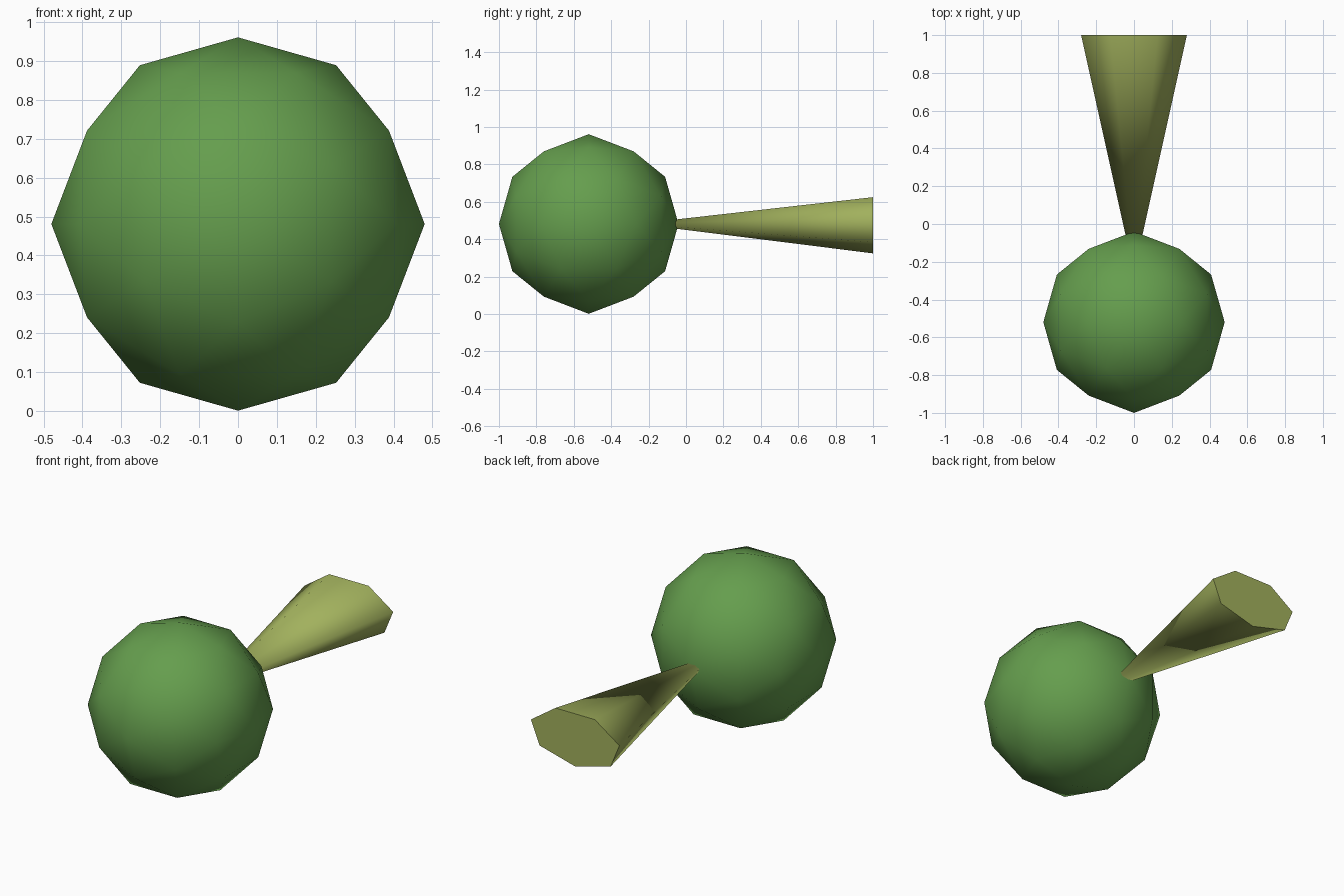
import bpy, bmesh
from math import sin, cos, tau
from mathutils import Vector

if "Cube" in bpy.data.objects:
    bpy.data.objects.remove(bpy.data.objects["Cube"])


def finish(bm, name, color):
    bmesh.ops.recalc_face_normals(bm, faces=bm.faces)
    mesh = bpy.data.meshes.new(name)
    bm.to_mesh(mesh)
    bm.free()
    obj = bpy.data.objects.new(name, mesh)
    bpy.context.collection.objects.link(obj)
    mat = bpy.data.materials.new(name + "_material")
    mat.diffuse_color = color
    mat.use_nodes = True
    mat.node_tree.nodes["Principled BSDF"].inputs["Base Color"].default_value = mat.diffuse_color
    mesh.materials.append(mat)
    return obj


# Body: icosahedron aligned to the axes, split once and pushed out to a sphere
R, center = 0.48, Vector((0, -0.52, 0.481))
bm = bmesh.new()
phi = (1 + 5 ** 0.5) / 2
for a in (-1, 1):
    for b in (-phi, phi):
        for p in ((a, 0, b), (0, b, a), (b, a, 0)):
            bm.verts.new(p)
bmesh.ops.convex_hull(bm, input=bm.verts)
bmesh.ops.subdivide_edges(bm, edges=bm.edges[:], cuts=1, use_grid_fill=True)
for v in bm.verts:
    v.co = v.co.normalized() * R + center
for f in bm.faces:
    f.smooth = True
finish(bm, "round_body", (0.13, 0.34, 0.075, 1))

# Tail: flattened seven-sided cone, its point buried in the body
bm = bmesh.new()
ring = [bm.verts.new((0.287 * sin(i * tau / 7), 1.0, 0.482 - 0.158 * cos(i * tau / 7)))
        for i in range(7)]
tip = bm.verts.new((0, -0.26, 0.482))
for i in range(7):
    bm.faces.new((ring[i], ring[(i + 1) % 7], tip)).smooth = True
bm.faces.new(ring)
finish(bm, "tail", (0.36, 0.44, 0.11, 1))
